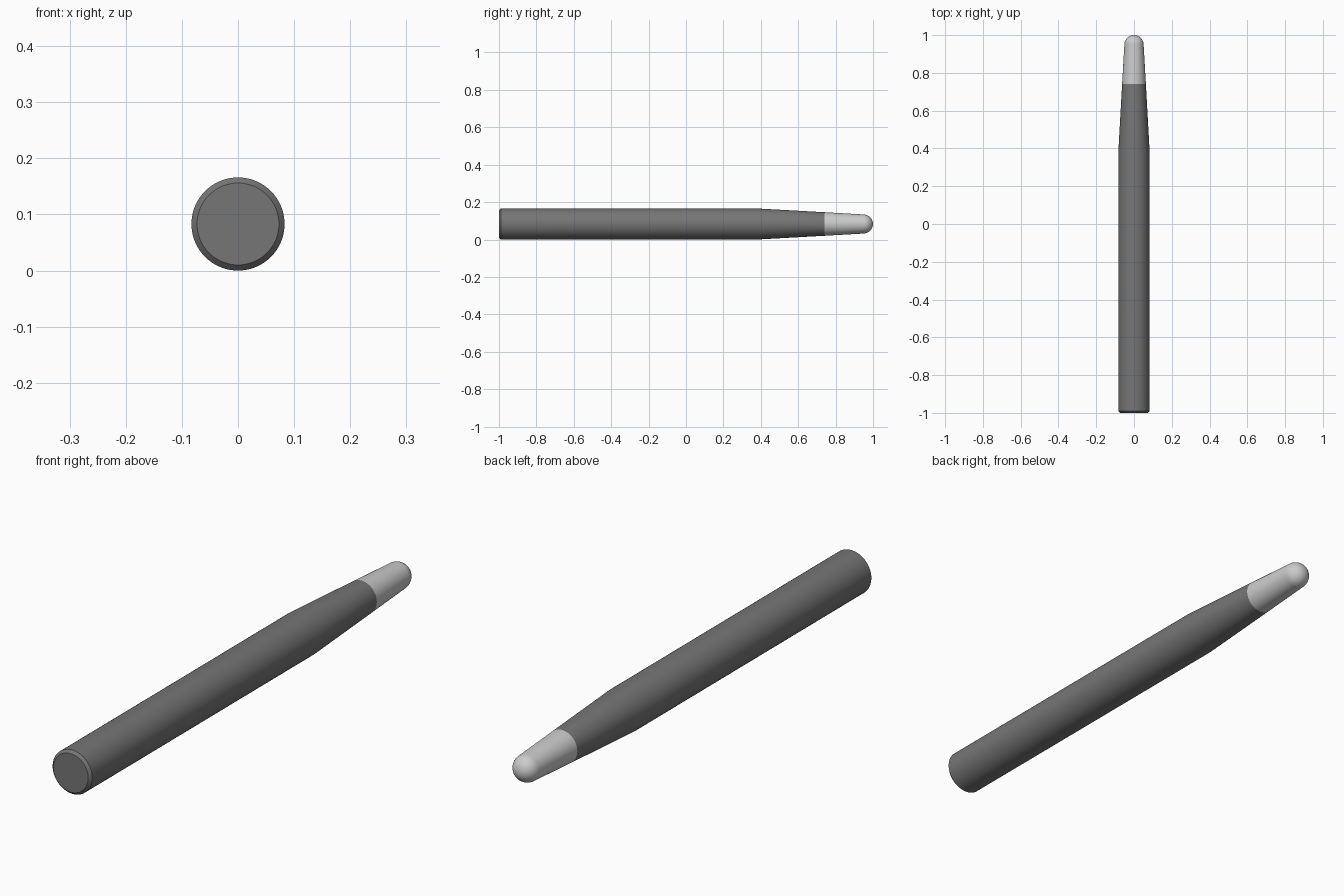
import bpy, bmesh, math

if "Cube" in bpy.data.objects:
    bpy.data.objects.remove(bpy.data.objects["Cube"])

R = 0.083          # barrel radius, also the height of the axis
SIDES = 64
TIP_R = 0.051      # radius of the rounded nose
SEAM_Y, SEAM_R = 0.74, 0.063


def lathe(name, profile, grey):
    """Revolve (y, radius) points around the long axis; radius 0 makes a pole."""
    bm = bmesh.new()
    rings = []
    for y, r in profile:
        n = SIDES if r > 1e-6 else 1
        rings.append([bm.verts.new((r * math.cos(2 * math.pi * i / SIDES), y,
                                    R + r * math.sin(2 * math.pi * i / SIDES)))
                      for i in range(n)])
    for a, b in zip(rings, rings[1:]):
        for i in range(SIDES):
            j = (i + 1) % SIDES
            if len(b) == 1:
                bm.faces.new((a[i], b[0], a[j]))
            else:
                bm.faces.new((a[i], b[i], b[j], a[j]))
    # flat butt end
    if profile[0][0] < -0.99:
        bm.faces.new(rings[0])
    bmesh.ops.recalc_face_normals(bm, faces=bm.faces)
    me = bpy.data.meshes.new(name)
    bm.to_mesh(me)
    bm.free()
    ob = bpy.data.objects.new(name, me)
    bpy.context.collection.objects.link(ob)
    mat = bpy.data.materials.new(name + "_grey")
    mat.diffuse_color = (grey, grey, grey, 1)
    mat.use_nodes = True
    mat.node_tree.nodes["Principled BSDF"].inputs["Base Color"].default_value = mat.diffuse_color
    me.materials.append(mat)
    bpy.ops.object.select_all(action='DESELECT')
    ob.select_set(True)
    bpy.context.view_layer.objects.active = ob
    bpy.ops.object.shade_smooth_by_angle(angle=math.radians(30))
    return ob


# Barrel: chamfered butt, straight shaft, start of the taper
lathe("barrel", [(-1.0, 0.073), (-0.99, R), (0.38, R), (SEAM_Y, SEAM_R)], 0.18)

# Tip: rest of the taper, ending in a rounded nose
nose = [(1 - TIP_R + TIP_R * math.sin(a), TIP_R * math.cos(a))
        for a in (math.radians(k * 9) for k in range(11))]
nose[-1] = (1.0, 0.0)
lathe("tip", [(SEAM_Y, SEAM_R)] + nose, 0.55)
